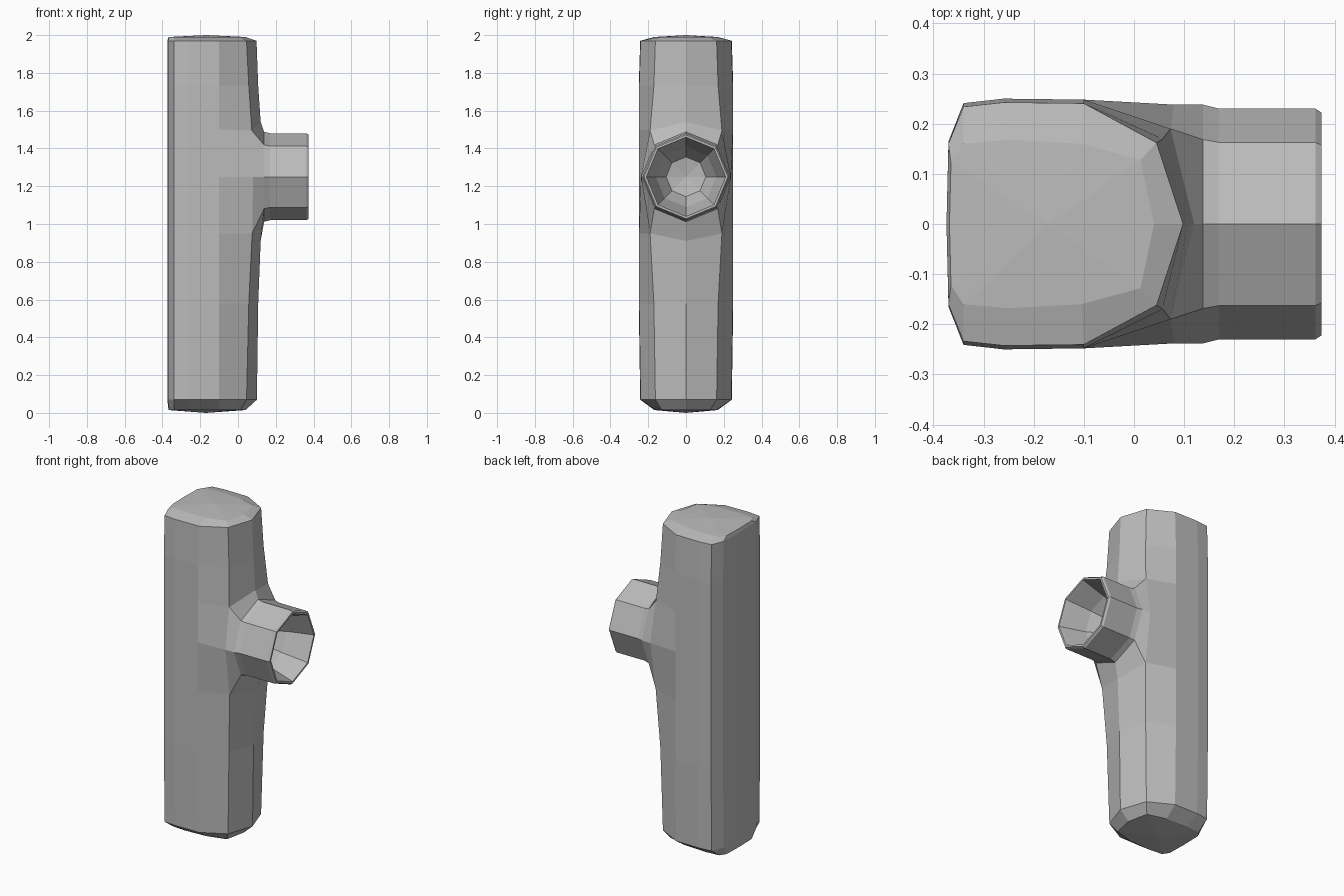
import bpy, bmesh, math

if "Cube" in bpy.data.objects:
    bpy.data.objects.remove(bpy.data.objects["Cube"])

mat = bpy.data.materials.new("plain grey")
mat.diffuse_color = (0.5, 0.5, 0.5, 1)
mat.use_nodes = True
mat.node_tree.nodes["Principled BSDF"].inputs["Base Color"].default_value = mat.diffuse_color

bm = bmesh.new()


def ring(half):
    """Close a half section (centre front .. centre back) by mirroring in y."""
    full = half + [(x, -y, z) for x, y, z in half[-2:0:-1]]
    return [bm.verts.new(p) for p in full]


def bridge(a, b, skip=()):
    n = len(a)
    for i in range(n):
        if i not in skip:
            j = (i + 1) % n
            bm.faces.new((a[i], a[j], b[j], b[i]))


def fan(r, tip):
    c = bm.verts.new(tip)
    for i in range(len(r)):
        bm.faces.new((r[i], r[(i + 1) % len(r)], c))


# Tall body: (z, side scale, centre front x/z, front corner x/y/z)
back = [(-0.10, 0.248), (-0.26, 0.25), (-0.34, 0.241), (-0.37, 0.165), (-0.374, 0)]
rows = [
    (0.07, 0.97, (0.10, 0.07), (0.045, 0.162, 0.07)),
    (0.58, 1.0, (0.107, 0.58), (0.057, 0.170, 0.58)),
    (0.95, 1.0, (0.12, 0.91), (0.075, 0.190, 0.95)),
    (1.25, 1.0, (0.12, 1.25), (0.08, 0.238, 1.25)),
    (1.50, 1.0, (0.12, 1.54), (0.073, 0.190, 1.495)),
    (1.73, 1.0, (0.107, 1.73), (0.057, 0.170, 1.73)),
    (1.97, 0.97, (0.098, 1.97), (0.045, 0.162, 1.97)),
]
body = [ring([(f[0], 0, f[1]), c] + [(x, y * s, z) for x, y in back])
        for z, s, f, c in rows]
for k in range(len(body) - 1):
    # leave an eight-sided opening for the spout
    bridge(body[k], body[k + 1], (0, 11) if k in (2, 3) else ())

# Softly domed top and bottom caps
cap = [(0.04, 0), (0.013, 0.128), (-0.105, 0.16), (-0.25, 0.168),
       (-0.34, 0.16), (-0.365, 0.122), (-0.368, 0)]
for outer, z, tip in ((body[-1], 1.99, 2.0), (body[0], 0.015, 0.0)):
    inner = ring([(x, y, z) for x, y in cap])
    bridge(outer, inner)
    fan(inner, (-0.17, 0, tip))

# Octagonal spout, rim and tapering hollow, grown from the opening
loop = [body[r][c] for r, c in ((4, 0), (4, 1), (3, 1), (2, 1),
                                (2, 0), (2, 11), (3, 11), (4, 11))]
for x, rad in ((0.138, 0.238), (0.17, 0.23), (0.362, 0.23), (0.374, 0.222),
               (0.374, 0.21), (0.355, 0.203), (0.22, 0.16), (0.13, 0.105)):
    nxt = [bm.verts.new((x, rad * math.sin(i * math.pi / 4),
                         1.25 + rad * math.cos(i * math.pi / 4))) for i in range(8)]
    bridge(loop, nxt)
    loop = nxt
fan(loop, (0.11, 0, 1.25))

# Remove the unused vertex in the middle of the opening
bmesh.ops.delete(bm, geom=[v for v in bm.verts if not v.link_faces], context='VERTS')
bmesh.ops.recalc_face_normals(bm, faces=bm.faces)

mesh = bpy.data.meshes.new("post_with_spout")
bm.to_mesh(mesh)
bm.free()
mesh.materials.append(mat)
obj = bpy.data.objects.new("post_with_spout", mesh)
bpy.context.collection.objects.link(obj)
